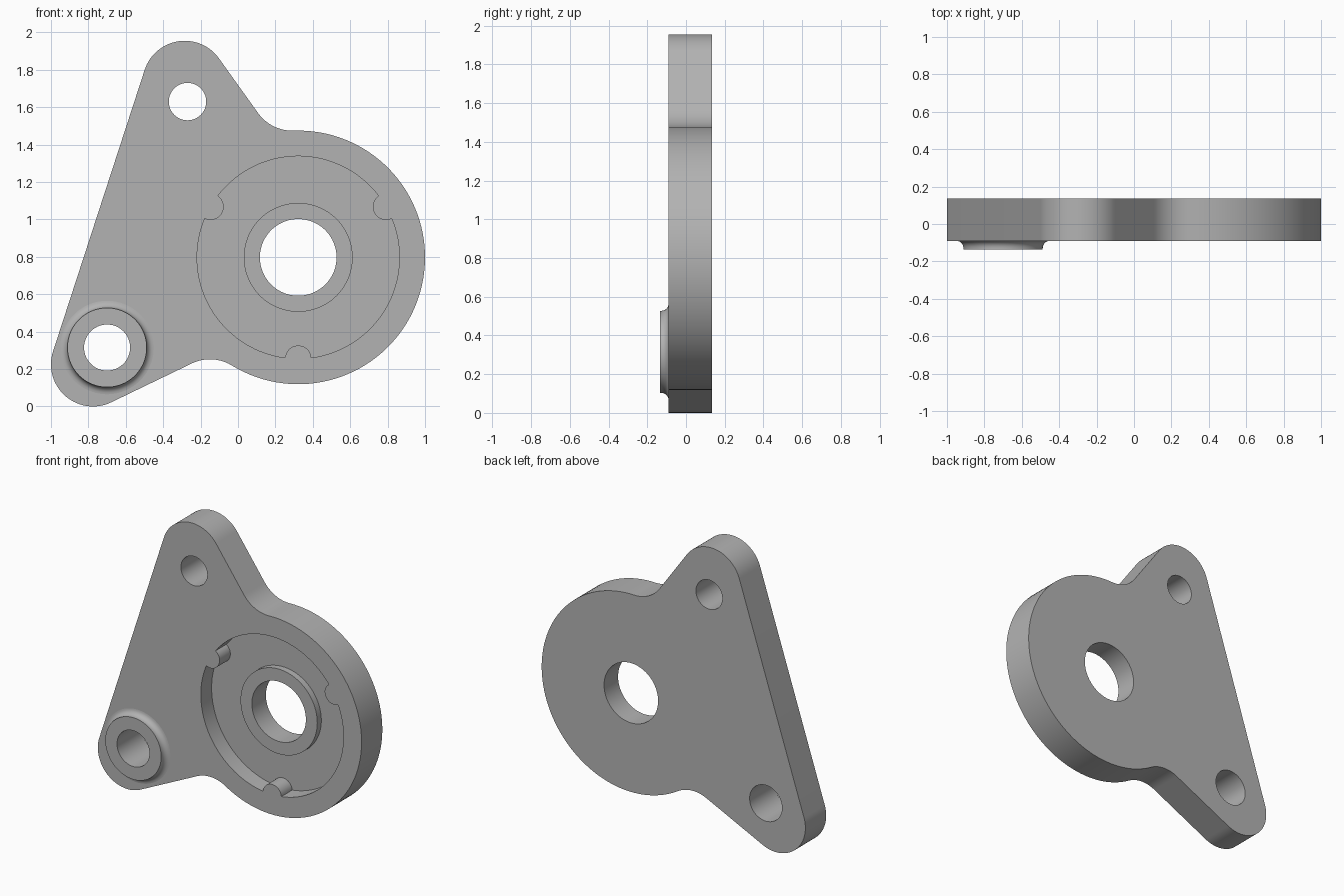
import bpy, bmesh
from math import sin, cos, asin, acos, atan2, degrees, radians, pi, hypot

if "Cube" in bpy.data.objects:
    bpy.data.objects.remove(bpy.data.objects["Cube"])

FRONT, BACK, BOSS_FRONT = -0.09, 0.135, -0.135
FLOOR, RING_FRONT = 0.027, -0.017
HUB, HUB_R = (0.322, 0.797), 0.678          # big round end
TOP, LOW, LOBE_R = (-0.285, 1.73), (-0.775, 0.225), 0.225

grey = bpy.data.materials.new("plain grey")
grey.diffuse_color = (0.45, 0.45, 0.45, 1)
grey.use_nodes = True
grey.node_tree.nodes["Principled BSDF"].inputs["Base Color"].default_value = grey.diffuse_color


def arc(c, r, a0, a1, step=4):
    n = max(3, round(abs(a1 - a0) / step))
    angles = [radians(a0 + (a1 - a0) * i / n) for i in range(n + 1)]
    return [(c[0] + r * cos(a), c[1] + r * sin(a)) for a in angles]


def polar(c, r, a):
    return (c[0] + r * cos(radians(a)), c[1] + r * sin(radians(a)))


def make(name, bm):
    bmesh.ops.remove_doubles(bm, verts=bm.verts, dist=1e-5)
    bmesh.ops.recalc_face_normals(bm, faces=bm.faces)
    mesh = bpy.data.meshes.new(name)
    bm.to_mesh(mesh)
    bm.free()
    mesh.materials.append(grey)
    ob = bpy.data.objects.new(name, mesh)
    bpy.context.collection.objects.link(ob)
    return ob


def prism(name, pts, y0, y1):
    bm = bmesh.new()
    face = bm.faces.new([bm.verts.new((x, y0, z)) for x, z in pts])
    ext = bmesh.ops.extrude_face_region(bm, geom=[face])["geom"]
    bmesh.ops.translate(bm, vec=(0, y1 - y0, 0),
                        verts=[v for v in ext if isinstance(v, bmesh.types.BMVert)])
    return make(name, bm)


def disc(name, c, r, y0, y1):
    return prism(name, arc(c, r, 0, 360)[:-1], y0, y1)


def lathe(name, c, profile, n=90):
    # stacked circles (radius, y) closed by end caps
    bm = bmesh.new()
    rings = [[bm.verts.new((c[0] + r * cos(2 * pi * i / n), y, c[1] + r * sin(2 * pi * i / n)))
              for i in range(n)] for r, y in profile]
    for a, b in zip(rings, rings[1:]):
        for i in range(n):
            j = (i + 1) % n
            bm.faces.new((a[i], a[j], b[j], b[i]))
    bm.faces.new(rings[0])
    bm.faces.new(rings[-1])
    return make(name, bm)


def boolean(target, tool, op):
    mod = target.modifiers.new(tool.name, 'BOOLEAN')
    mod.operation, mod.solver, mod.object = op, 'EXACT', tool
    bpy.context.view_layer.objects.active = target
    bpy.ops.object.modifier_apply(modifier=mod.name)
    bpy.data.objects.remove(tool)


# plate outline: hub, two lobes, concave blends between them
A_LOW, A_TOP = 238.5 - 360, 92
blend_top = polar(HUB, HUB_R + LOBE_R, A_TOP)
blend_low = polar(HUB, HUB_R + LOBE_R, A_LOW)


def tangent(lobe, blend, side):
    dx, dz = blend[0] - lobe[0], blend[1] - lobe[1]
    return degrees(atan2(dz, dx) + side * acos(2 * LOBE_R / hypot(dx, dz)))


t_top, t_low = tangent(TOP, blend_top, 1), tangent(LOW, blend_low, -1)
left = degrees(atan2(TOP[1] - LOW[1], TOP[0] - LOW[0])) + 90
outline = (arc(HUB, HUB_R, A_LOW, A_TOP, 3)[:-1]
           + arc(blend_top, LOBE_R, A_TOP + 180, t_top + 180)
           + arc(TOP, LOBE_R, t_top, left)
           + arc(LOW, LOBE_R, left, t_low + 360)
           + arc(blend_low, LOBE_R, t_low + 180, A_LOW + 180))
plate = prism("bracket_plate", outline, FRONT, BACK)

# pocket with three round lugs left standing at its wall
POCKET_R, LUG_R = 0.541, 0.07
half = degrees(2 * asin(LUG_R / (2 * POCKET_R)))
pocket = []
for a in (-90, 30, 150):
    pocket += arc(polar(HUB, POCKET_R, a), LUG_R, a + 270 - half / 2, a + 90 + half / 2, 10)
    pocket += arc(HUB, POCKET_R, a + half, a + 120 - half, 3)[1:-1]
boolean(plate, prism("pocket", pocket, FRONT - 0.1, FLOOR), 'DIFFERENCE')

# raised collar round the main bore
boolean(plate, disc("collar", HUB, 0.291, RING_FRONT, FLOOR + 0.03), 'UNION')

# boss with a filleted foot
BOSS, BOSS_R, FIL = (-0.70, 0.315), 0.212, 0.038
foot = [(BOSS_R + FIL - FIL * cos(radians(t)), FRONT - FIL + FIL * sin(radians(t)))
        for t in range(0, 91, 15)]
boolean(plate, lathe("boss", BOSS, [(BOSS_R, BOSS_FRONT)] + foot + [(BOSS_R + FIL, FRONT + 0.03)]),
        'UNION')

# through holes
for name, c, r in (("main_bore", HUB, 0.205), ("top_hole", (-0.27, 1.63), 0.1),
                   ("boss_hole", BOSS, 0.123)):
    boolean(plate, disc(name, c, r, -0.4, 0.4), 'DIFFERENCE')

# smooth curved walls, flat faces front and back
bpy.ops.object.select_all(action='DESELECT')
plate.select_set(True)
bpy.context.view_layer.objects.active = plate
bpy.ops.object.shade_smooth_by_angle(angle=radians(30))
for p in plate.data.polygons:
    if abs(p.normal.y) > 0.999:
        p.use_smooth = False
